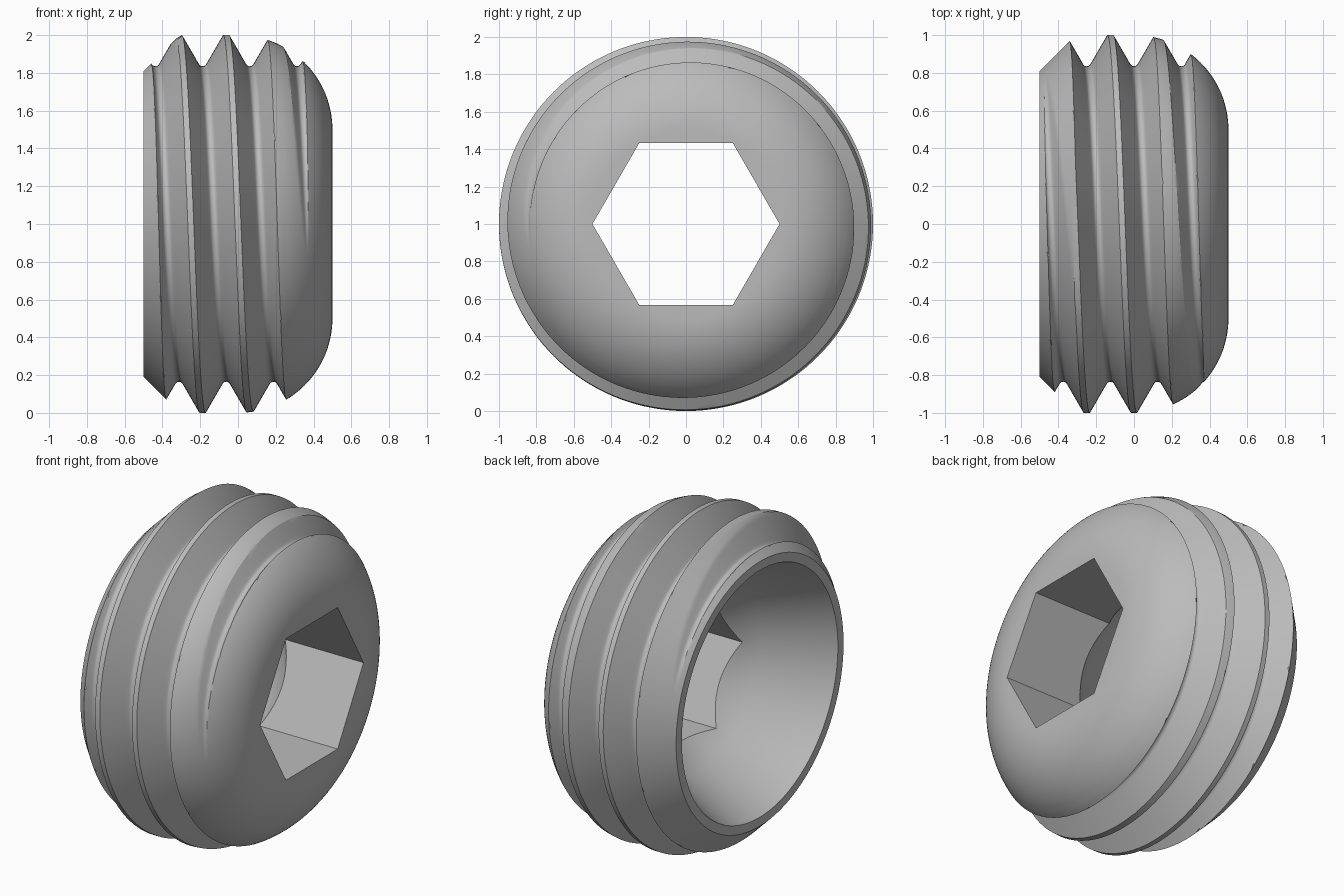
import bpy, bmesh
from math import sin, cos, pi, sqrt, radians

cube = bpy.data.objects.get("Cube")
if cube:
    bpy.data.objects.remove(cube, do_unlink=True)

STEPS = 144            # profiles around the axis
PITCH = 0.25
CREST = -0.3125        # crest position along x at the top
FLAT = PITCH / 16      # half width of the crest flat
ROOT = 0.0245          # radius of the rounded thread root
LEFT, DOME_START, RIGHT = -0.5, 0.375, 0.5
TANGENT = PITCH / 2 - ROOT * sin(radians(60))
APEX = 1 - (PITCH / 2 - FLAT) * sqrt(3)


def thread(x, phi):
    """Radius of the endless helical thread."""
    d = abs((x - CREST - PITCH * phi / (2 * pi) + PITCH / 2) % PITCH - PITCH / 2)
    if d < FLAT:
        return 1.0
    if d < TANGENT:
        return 1 - (d - FLAT) * sqrt(3)
    return APEX + 2 * ROOT - sqrt(ROOT ** 2 - (PITCH / 2 - d) ** 2)


def envelope(x):
    """Chamfer at one end, round dome at the other."""
    return min(1.0, 0.81 + x - LEFT, 0.5 + sqrt(max(0, 0.25 - max(x, 0) ** 2)))


def gap(x, phi):
    return thread(x, phi) - envelope(x)


def crossing(a, b, phi):
    """Where thread and envelope meet between a and b."""
    sign = gap(a, phi) > 0
    for _ in range(30):
        m = (a + b) / 2
        if (gap(m, phi) > 0) == sign:
            a = m
        else:
            b = m
    return (a + b) / 2


# Thread sample positions over one pitch, repeated along the axis
half = [FLAT + k * (TANGENT - FLAT) / 10 for k in range(11)]
half += [PITCH / 2 - ROOT * sin(radians(a)) for a in (45, 30, 15, 0)]
period = half + [PITCH - d for d in reversed(half[:-1])]
samples = [CREST + (k - 2) * PITCH + d for k in range(5) for d in period]


def profile(phi):
    """Closed outline (x, radius) of the screw at one angle."""
    shift = PITCH * phi / (2 * pi)
    xs = [min(max(u + shift, LEFT), DOME_START) for u in samples]
    # Pull the nearest sample onto each thread runout edge
    for j in range(len(xs) - 1):
        a, b = xs[j], xs[j + 1]
        if gap(a, phi) * gap(b, phi) < 0:
            c = crossing(a, b, phi)
            xs[j if c - a < b - c else j + 1] = c
    xs[0], xs[-1] = LEFT, DOME_START
    pts = [(x, min(thread(x, phi), envelope(x))) for x in xs]
    # Domed end
    start = sqrt(0.25 - DOME_START ** 2) / DOME_START
    count = 16
    for k in range(1, count + 1):
        rise = start * (1 - k / count)
        pts.append((0.5 / sqrt(1 + rise ** 2), 0.5 + 0.5 * rise / sqrt(1 + rise ** 2)))
    # Hex socket, conical step and tapered bore
    side = radians(60)
    hexagon = 0.5 * cos(side / 2) / cos((phi + side / 2) % side - side / 2)
    pts += [(RIGHT, hexagon), (0.47 - hexagon, hexagon), (-0.1, 0.57), (LEFT, 0.755)]
    return pts


# Skin the outlines into one solid
bm = bmesh.new()
rows = []
for i in range(STEPS + 1):
    phi = 2 * pi * i / STEPS
    rows.append([bm.verts.new((x, -r * sin(phi), 1 + r * cos(phi)))
                 for x, r in profile(phi)])
for a, b in zip(rows, rows[1:]):
    for j in range(len(a)):
        k = (j + 1) % len(a)
        bm.faces.new((a[j], a[k], b[k], b[j]))
bmesh.ops.remove_doubles(bm, verts=bm.verts, dist=0.00005)
bmesh.ops.dissolve_degenerate(bm, edges=bm.edges, dist=0.00005)
bmesh.ops.recalc_face_normals(bm, faces=bm.faces)
mesh = bpy.data.meshes.new("threaded_screw_body")
bm.to_mesh(mesh)
bm.free()
body = bpy.data.objects.new("threaded_screw_body", mesh)
bpy.context.collection.objects.link(body)

# Plain grey metal
grey = bpy.data.materials.new("grey_metal")
grey.use_nodes = True
colour = (0.5, 0.5, 0.5, 1)
grey.diffuse_color = colour
grey.node_tree.nodes["Principled BSDF"].inputs["Base Color"].default_value = colour
mesh.materials.append(grey)

bpy.ops.object.select_all(action="DESELECT")
body.select_set(True)
bpy.context.view_layer.objects.active = body
bpy.ops.object.shade_smooth_by_angle(angle=radians(25))
